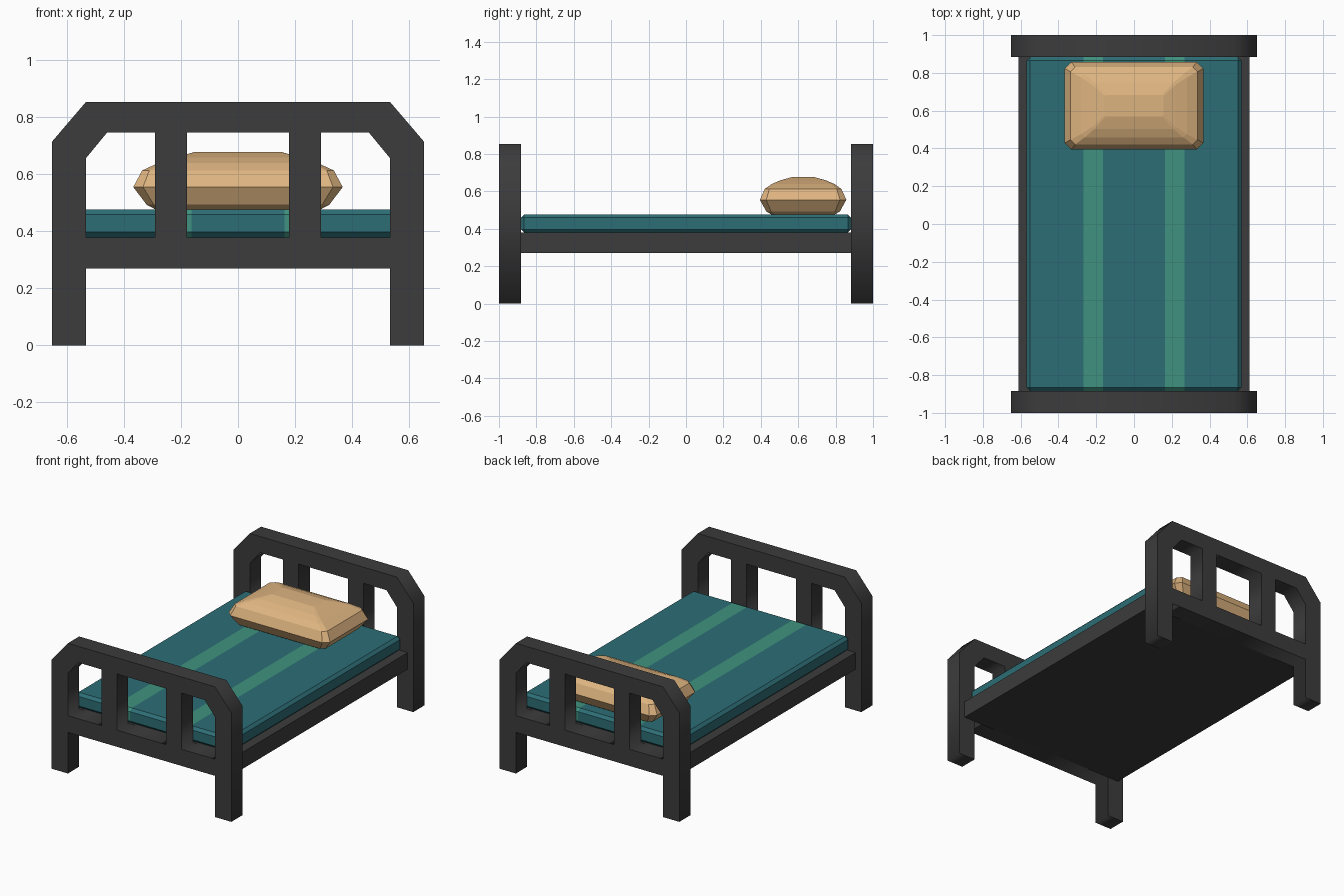
import bpy, bmesh
from mathutils import Vector

if "Cube" in bpy.data.objects:
    bpy.data.objects.remove(bpy.data.objects["Cube"])


def material(name, rgb):
    m = bpy.data.materials.new(name)
    m.diffuse_color = (*rgb, 1)
    m.use_nodes = True
    m.node_tree.nodes["Principled BSDF"].inputs["Base Color"].default_value = m.diffuse_color
    return m


GREY = material("charcoal frame", (0.045, 0.045, 0.045))
TEAL = material("teal blanket", (0.026, 0.155, 0.18))
GREEN = material("green stripe", (0.05, 0.29, 0.215))
TAN = material("tan pillow", (0.73, 0.456, 0.216))


def add_mesh(name, bm, *mats):
    bmesh.ops.recalc_face_normals(bm, faces=bm.faces)
    me = bpy.data.meshes.new(name)
    bm.to_mesh(me)
    bm.free()
    for m in mats:
        me.materials.append(m)
    ob = bpy.data.objects.new(name, me)
    bpy.context.collection.objects.link(ob)
    return ob


def box(lo, hi):
    bm = bmesh.new()
    bmesh.ops.create_cube(bm, size=1)
    lo, hi = Vector(lo), Vector(hi)
    for v in bm.verts:
        v.co = (lo + hi) / 2 + v.co * (hi - lo)
    return bm


# End frames: one outline with three window openings, extruded
half = [(0.533, 0.853), (0.652, 0.714), (0.652, 0), (0.533, 0), (0.533, 0.27)]
outline = half + [(-x, z) for x, z in reversed(half)]
side = [(0.291, 0.379), (0.533, 0.379), (0.533, 0.656), (0.458, 0.747), (0.291, 0.747)]
middle = [(-0.178, 0.379), (0.178, 0.379), (0.178, 0.747), (-0.178, 0.747)]
cu = bpy.data.curves.new("end_profile", 'CURVE')
cu.dimensions = '2D'
cu.fill_mode = 'BOTH'
cu.extrude = 0.0585
for pts in (outline, side, middle, [(-x, z) for x, z in side]):
    s = cu.splines.new('POLY')
    s.points.add(len(pts) - 1)
    for p, (x, z) in zip(s.points, pts):
        p.co = (x, z, 0, 1)
    s.use_cyclic_u = True
helper = bpy.data.objects.new("end_profile", cu)
bpy.context.collection.objects.link(helper)
bpy.context.view_layer.update()
end_mesh = bpy.data.meshes.new_from_object(helper)
bpy.data.objects.remove(helper)
end_mesh.materials.clear()
end_mesh.materials.append(GREY)
for name, y in (("footboard", -0.9415), ("headboard", 0.9415)):
    ob = bpy.data.objects.new(name, end_mesh)
    ob.location.y = y
    ob.rotation_euler.x = 1.5707963
    bpy.context.collection.objects.link(ob)

# Bed base slab between the ends
add_mesh("bed_base", box((-0.612, -0.883, 0.27), (0.612, 0.883, 0.379)), GREY)

# Mattress with chamfered edges, cut into stripes
bm = box((-0.568, -0.883, 0.379), (0.568, 0.883, 0.477))
bmesh.ops.bevel(bm, geom=bm.edges[:], offset=0.018, segments=1, affect='EDGES')
for x in (-0.267, -0.163, 0.163, 0.267):
    bmesh.ops.bisect_plane(bm, geom=bm.verts[:] + bm.edges[:] + bm.faces[:],
                           plane_co=(x, 0, 0), plane_no=(1, 0, 0))
for f in bm.faces:
    f.material_index = int(0.163 < abs(f.calc_center_median().x) < 0.267)
add_mesh("mattress", bm, TEAL, GREEN)

# Pillow: stacked corner-cut rectangles (z, half width, half depth, corner cut)
rings = [(0.477, 0.29, 0.17, 0.02), (0.493, 0.32, 0.197, 0.025),
         (0.555, 0.367, 0.231, 0.034), (0.613, 0.336, 0.205, 0.025),
         (0.639, 0.28, 0.168, 0.018), (0.659, 0.22, 0.122, 0.012),
         (0.677, 0.155, 0.057, 0.006)]
bm = bmesh.new()
loops = []
for z, w, d, c in rings:
    pts = [(w, d - c), (w - c, d), (c - w, d), (-w, d - c),
           (-w, c - d), (c - w, -d), (w - c, -d), (w, c - d)]
    loops.append([bm.verts.new((x, y + 0.626, z)) for x, y in pts])
for a, b in zip(loops, loops[1:]):
    for i in range(8):
        j = (i + 1) % 8
        bm.faces.new((a[i], a[j], b[j], b[i]))
bm.faces.new(loops[0][::-1])
bm.faces.new(loops[-1])
add_mesh("pillow", bm, TAN)
